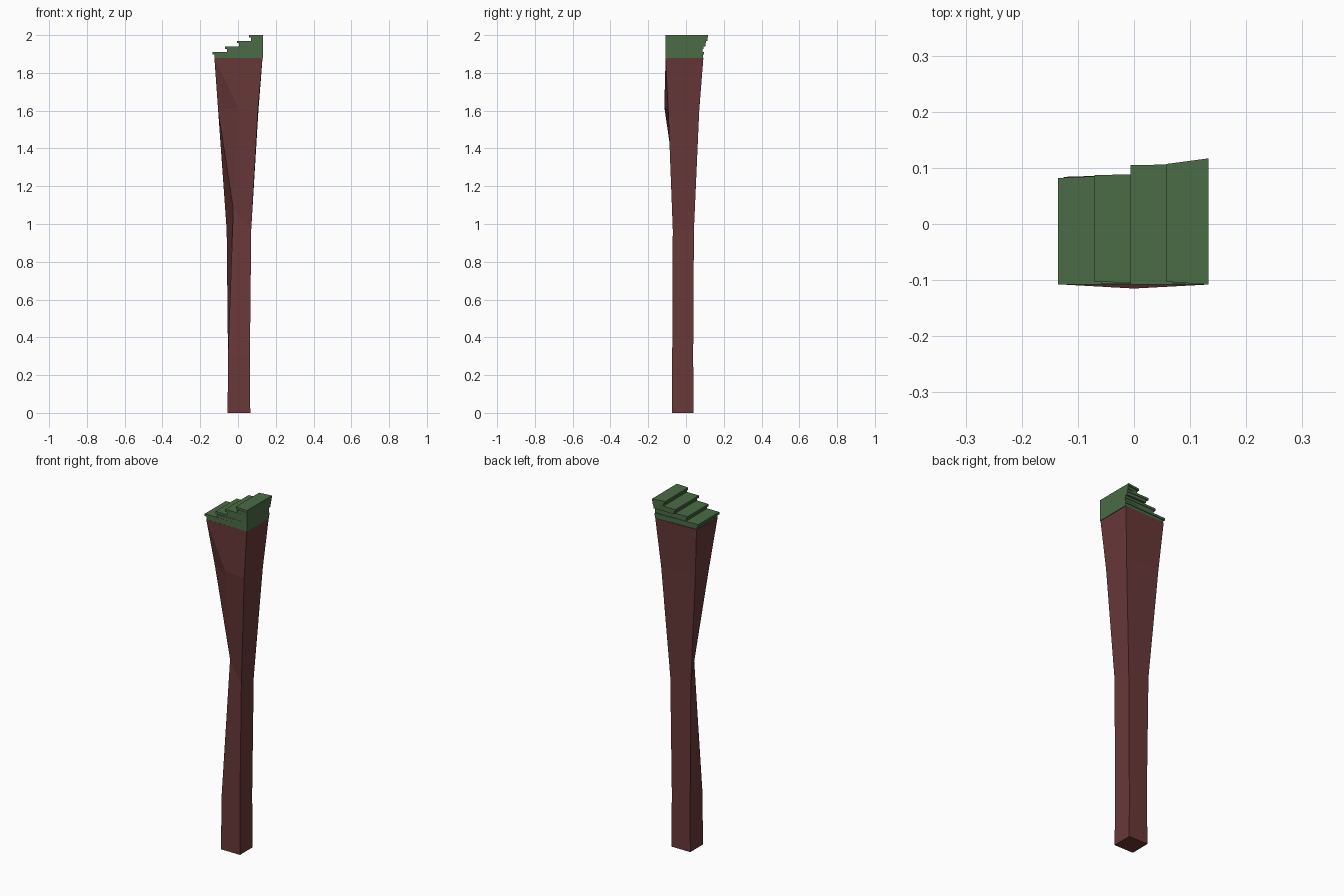
import bpy, bmesh

if "Cube" in bpy.data.objects:
    bpy.data.objects.remove(bpy.data.objects["Cube"])


def material(name, rgb):
    m = bpy.data.materials.new(name)
    m.diffuse_color = (*rgb, 1)
    m.use_nodes = True
    m.node_tree.nodes["Principled BSDF"].inputs["Base Color"].default_value = m.diffuse_color
    return m


def finish(name, bm, mat):
    bmesh.ops.remove_doubles(bm, verts=bm.verts, dist=1e-5)
    bmesh.ops.recalc_face_normals(bm, faces=bm.faces)
    me = bpy.data.meshes.new(name)
    bm.to_mesh(me)
    bm.free()
    me.materials.append(mat)
    ob = bpy.data.objects.new(name, me)
    bpy.context.collection.objects.link(ob)
    return ob


wood = material("maroon", (0.14, 0.04, 0.04))
green = material("green", (0.07, 0.15, 0.06))

# Post: four corner lines through five rings, front-left corner is hewn away
front_right = [(.065, -.075, 0), (.063, -.073, .3), (.07, -.07, .97), (.105, -.094, 1.6), (.13, -.108, 1.88)]
back_right = [(.065, .04, 0), (.063, .038, .3), (.07, .042, .97), (.108, .07, 1.6), (.13, .092, 1.88)]
back_left = [(-.055, .04, 0), (-.053, .038, .3), (-.06, .042, .97), (-.105, .066, 1.6), (-.125, .084, 1.88)]
left_cut = [(-.055, -.075, 0), (-.053, -.073, .3), (-.025, -.036, 1.08), (-.105, -.058, 1.6), (-.125, -.108, 1.88)]
front_cut = left_cut[:3] + [(0, -.115, 1.62)] + left_cut[4:]

bm = bmesh.new()
lines = [[bm.verts.new(p) for p in line]
         for line in (front_right, back_right, back_left, left_cut, front_cut)]
for i in range(5):
    a, b = lines[i], lines[(i + 1) % 5]
    for k in range(4):
        if i == 3 and k < 2:
            continue
        bm.faces.new((a[k], b[k], b[k + 1], a[k + 1]))
for k in (0, -1):
    bm.faces.new([line[k] for line in lines[:4]])
finish("post", bm, wood)


# Stepped top: each layer is a riser block with a thin overhanging tread
def block(bm, x0, x1, z0, z1, front, back0, back1):
    bot, top = ([bm.verts.new(p) for p in ((x0, front, z), (x1, -.108, z), (x1, back1, z), (x0, back0, z))]
                for z in (z0, z1))
    bm.faces.new(bot)
    bm.faces.new(top)
    for i in range(4):
        j = (i + 1) % 4
        bm.faces.new((bot[i], bot[j], top[j], top[i]))


bm = bmesh.new()
right = .133
steps = [(-.135, .082, .095), (-.07, .087, .092), (-.006, .105, .107), (.058, .107, .117)]
levels = [1.88, 1.91, 1.94, 1.97, 2.0]
for i, (x, b0, b1) in enumerate(steps):
    z0, z1 = levels[i], levels[i + 1]
    lip = z1 - .013
    block(bm, x + .011, right, z0, lip, -.107, b0 - .003, b1 - .004)
    block(bm, x, right, lip, z1, -.108 if i % 2 == 0 else -.103, b0, b1)
finish("stepped_cap", bm, green)
